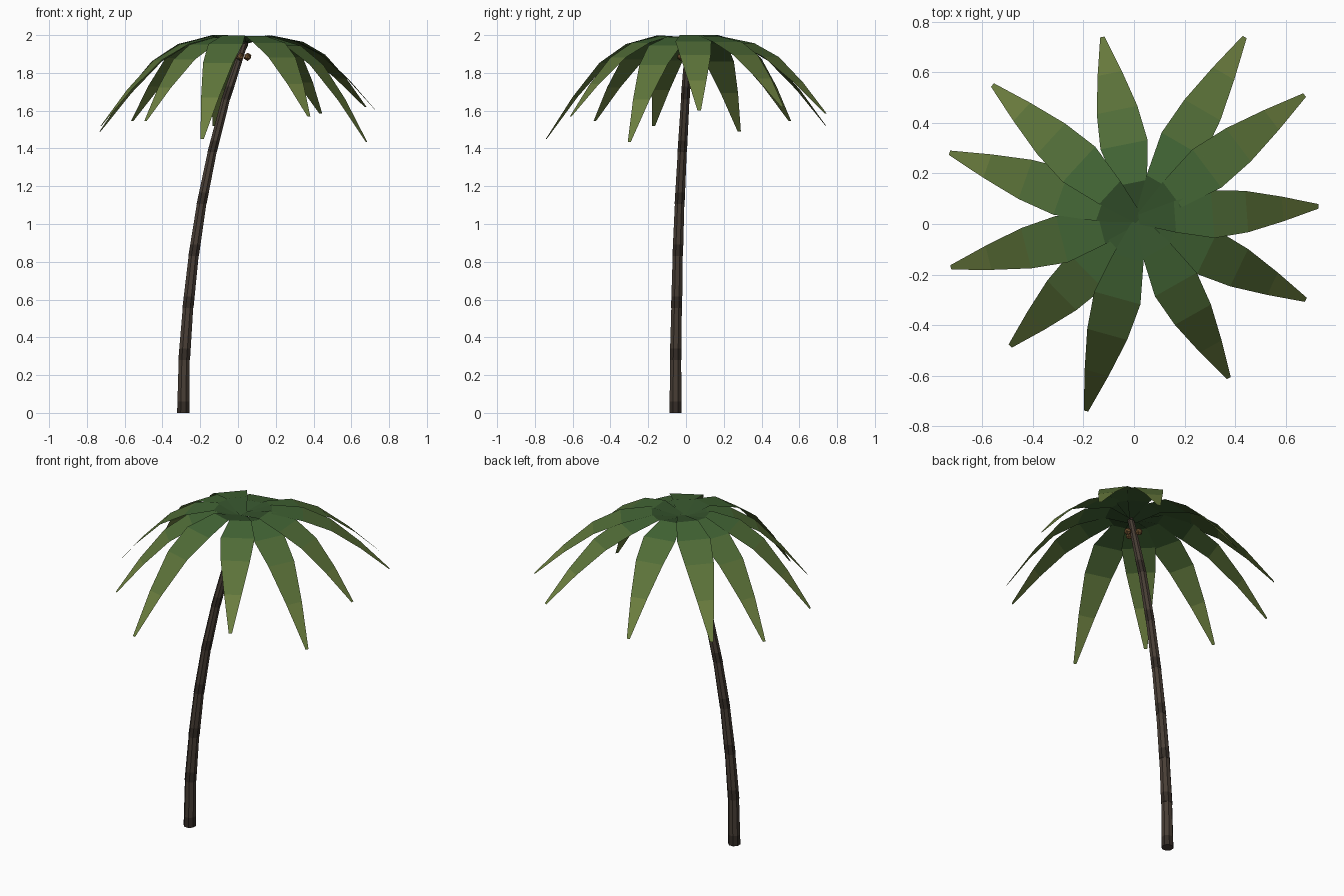
import bpy, bmesh, math
from mathutils import Vector

if "Cube" in bpy.data.objects:
    bpy.data.objects.remove(bpy.data.objects["Cube"])

def mat(name, rgb):
    m = bpy.data.materials.new(name)
    m.diffuse_color = (*rgb, 1)
    m.use_nodes = True
    m.node_tree.nodes["Principled BSDF"].inputs["Base Color"].default_value = m.diffuse_color
    return m

def finish(bm, name, mats):
    me = bpy.data.meshes.new(name)
    bm.to_mesh(me)
    bm.free()
    for m in mats:
        me.materials.append(m)
    ob = bpy.data.objects.new(name, me)
    bpy.context.collection.objects.link(ob)
    return ob

bark = mat("bark", (0.065, 0.048, 0.036))
bark_dark = mat("bark_dark", (0.035, 0.026, 0.02))
nut_brown = mat("nut_brown", (0.16, 0.085, 0.03))
greens = [mat(f"leaf_{i}", c) for i, c in enumerate([
    (0.035, 0.085, 0.025), (0.055, 0.13, 0.035), (0.08, 0.15, 0.038),
    (0.11, 0.175, 0.042), (0.15, 0.21, 0.05)])]

# Trunk: stacked tapered segments along a leaning curve
path = [Vector(p) for p in [
    (-0.29, -0.055, 0), (-0.285, -0.055, 0.28), (-0.265, -0.05, 0.555),
    (-0.235, -0.044, 0.83), (-0.193, -0.034, 1.105), (-0.137, -0.02, 1.38),
    (-0.065, -0.004, 1.66), (0.037, 0.015, 1.965)]]
SIDES = 8
for i in range(7):
    a, b = path[i], path[i + 1]
    r0 = 0.035 - 0.0016 * i
    bm = bmesh.new()
    rings = []
    for t, k in ((0, 1.0), (0.22, 0.98), (1.0, 0.9 if i < 6 else 0.75)):
        c = a.lerp(b, t)
        rings.append([bm.verts.new(c + Vector((
            r0 * k * math.cos((j + 0.5) * math.tau / SIDES),
            r0 * k * math.sin((j + 0.5) * math.tau / SIDES), 0))) for j in range(SIDES)])
    for n in range(2):
        for j in range(SIDES):
            k = (j + 1) % SIDES
            f = bm.faces.new((rings[n][j], rings[n][k], rings[n + 1][k], rings[n + 1][j]))
            f.material_index = 1 if n == 0 else 0
    bm.faces.new(rings[0][::-1])
    bm.faces.new(rings[2])
    finish(bm, f"trunk_segment_{i + 1}", [bark, bark_dark])

# Fronds: flat drooping blades, each set by its tip
tips = [(0.73, 0.07, 1.60), (0.675, 0.51, 1.62), (0.438, 0.74, 1.585),
        (-0.125, 0.74, 1.52), (-0.56, 0.55, 1.545), (-0.73, 0.282, 1.49),
        (-0.725, -0.172, 1.52), (-0.49, -0.483, 1.545), (-0.19, -0.74, 1.45),
        (0.375, -0.61, 1.57), (0.68, -0.30, 1.435)]
# (fraction of length, fraction of drop, half width)
rows = [(0, 0.08, 0.02), (0.2, 0.005, 0.062), (0.41, 0.09, 0.095),
        (0.6, 0.27, 0.082), (0.8, 0.6, 0.049), (1.0, 1.0, 0.009)]
centre = Vector((0.02, 0.018, 0))
for i, (x, y, z) in enumerate(tips):
    out = Vector((x, y, 0)) - centre
    side = Vector((-out.y, out.x, 0)).normalized()
    top = 2.002 - 0.004 * (i % 4)
    bm = bmesh.new()
    prev = None
    for n, (f, d, w) in enumerate(rows):
        c = centre + out * f + Vector((0, 0, top - d * (top - z)))
        cur = [bm.verts.new(c - side * w), bm.verts.new(c + side * w)]
        if prev:
            face = bm.faces.new((prev[0], cur[0], cur[1], prev[1]))
            face.material_index = n - 1
        prev = cur
    finish(bm, f"frond_{i + 1}", greens)

# Nuts clustered under the crown
for i, ang in enumerate((-5, 115, 265)):
    a = math.radians(ang)
    bm = bmesh.new()
    bmesh.ops.create_icosphere(bm, subdivisions=1, radius=0.022)
    nut = finish(bm, f"nut_{i + 1}", [nut_brown])
    nut.location = (0.015 + 0.036 * math.cos(a), 0.01 + 0.036 * math.sin(a), 1.885)
